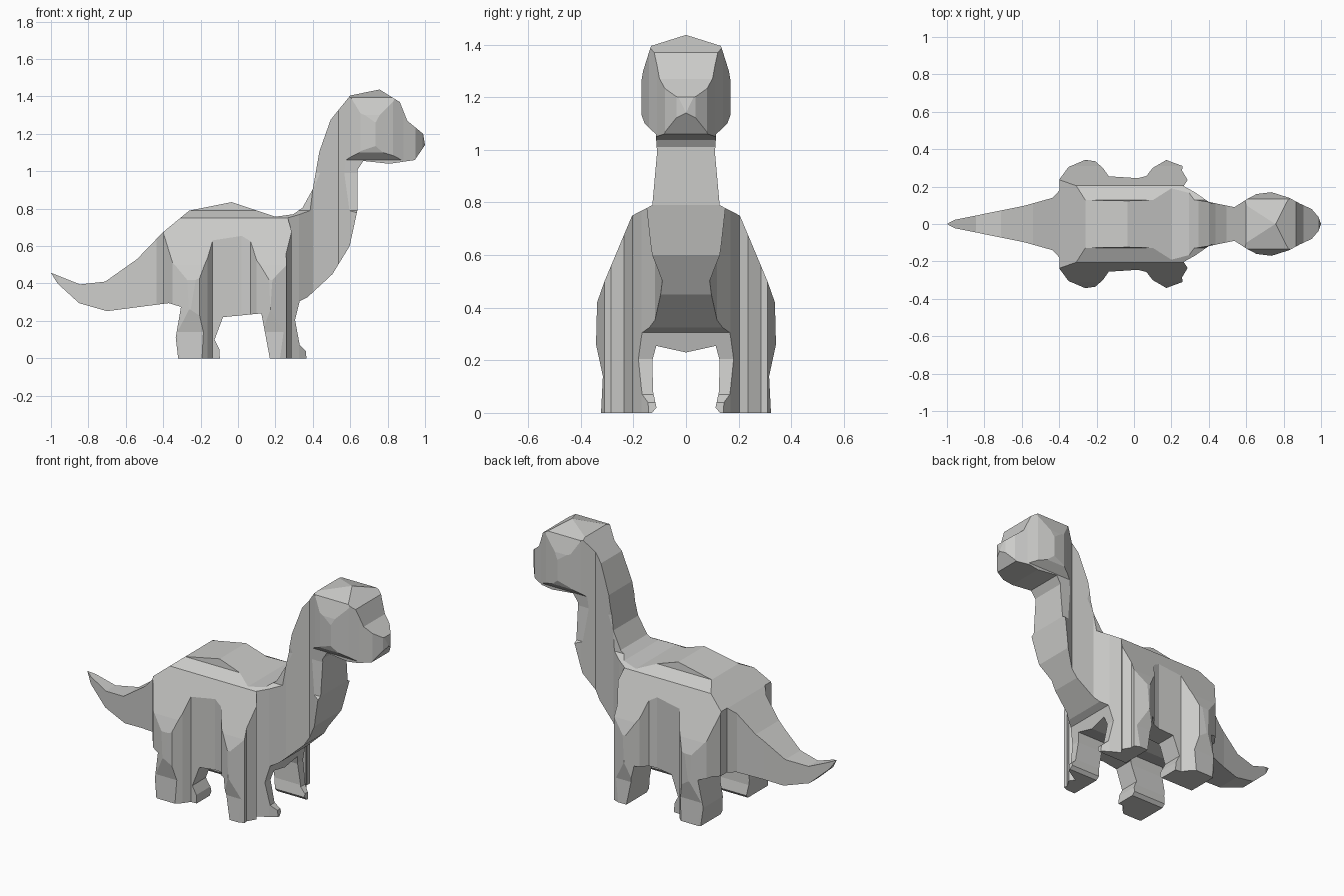
import bpy, bmesh
from mathutils import Vector

if "Cube" in bpy.data.objects:
    bpy.data.objects.remove(bpy.data.objects["Cube"])

# --- outlines ---------------------------------------------------------------
# Side outline (x, z): over the back, round the head, then along the underside
FLANK = [(-1, .457), (-.845, .395), (-.71, .41), (-.54, .53), (-.4, .675), (-.26, .79),
         (-.035, .835), (.2, .757), (.295, .77), (.345, .805), (.4, .905), (.435, 1.105),
         (.495, 1.275), (.6, 1.405), (.757, 1.437), (.865, 1.37), (.905, 1.27), (.99, 1.2),
         (1, 1.14), (.945, 1.06), (.81, 1.04), (.67, 1.055), (.64, 1.01), (.638, .79),
         (.597, .6), (.505, .45), (.37, .325), (.33, .305), (.305, .205), (.33, .07),
         (.362, .04), (.366, 0), (.17, 0), (.125, .24), (-.08, .22), (-.125, .1),
         (-.1, .05), (-.097, 0), (-.32, 0), (-.333, .11), (-.305, .275), (-.37, .295),
         (-.7, .252), (-.85, .295), (-.965, .4)]

# Half of the head-on outline (y, z): crown, neck, shoulder, leg, belly
CHEST = [(0, 1.437), (.133, 1.395), (.163, 1.3), (.17, 1.26), (.17, 1.135), (.157, 1.1),
         (.115, 1.06), (.11, .99), (.128, .79), (.205, .75), (.31, .5), (.338, .42),
         (.342, .26), (.316, .14), (.323, 0), (.13, 0), (.112, .02), (.125, .08),
         (.128, .2), (.113, .255), (0, .23)]

# Half of the plan outline (x, y): tail, hip, waist, shoulder, neck, snout
PLAN = [(-1, 0), (-.96, .022), (-.585, .098), (-.435, .14), (-.398, .18), (-.398, .24),
        (-.35, .305), (-.26, .343), (-.205, .335), (-.163, .295), (-.135, .255),
        (.02, .245), (.067, .257), (.1, .3), (.173, .342), (.26, .31), (.257, .285),
        (.287, .235), (.265, .203), (.325, .17), (.4, .118), (.537, .09), (.607, .135),
        (.655, .16), (.735, .17), (.83, .14), (.885, .11), (.95, .08), (.987, .037), (1, 0)]


def mirrored(half, axis):
    """Close a half outline whose two end points lie on the mirror line."""
    flip = (lambda p: (-p[0], p[1])) if axis == 0 else (lambda p: (p[0], -p[1]))
    return half + [flip(p) for p in reversed(half[1:-1])]


def prism(name, outline, place, push):
    """Extrude a flat outline into a closed solid."""
    bm = bmesh.new()
    face = bm.faces.new([bm.verts.new(place(a, b)) for a, b in outline])
    ext = bmesh.ops.extrude_face_region(bm, geom=[face], use_keep_orig=True)
    moved = [g for g in ext['geom'] if isinstance(g, bmesh.types.BMVert)]
    bmesh.ops.translate(bm, verts=moved, vec=Vector(push))
    bmesh.ops.recalc_face_normals(bm, faces=bm.faces)
    mesh = bpy.data.meshes.new(name)
    bm.to_mesh(mesh)
    bm.free()
    obj = bpy.data.objects.new(name, mesh)
    bpy.context.collection.objects.link(obj)
    return obj


# --- carve the body from three crossed outlines -------------------------------
body = prism("dinosaur_body", FLANK, lambda x, z: (x, -.6, z), (0, 1.2, 0))
cutters = [
    prism("width_cutter", mirrored(CHEST, 0), lambda y, z: (-1.3, y, z - .0003), (2.6, 0, 0)),
    prism("plan_cutter", mirrored(PLAN, 1), lambda x, y: (x, y, -.3), (0, 0, 2.2)),
]
for cutter in cutters:
    cutter.hide_render = True
    mod = body.modifiers.new(cutter.name, 'BOOLEAN')
    mod.operation = 'INTERSECT'
    mod.solver = 'EXACT'
    mod.object = cutter

# Bake the carving and drop the cutters
graph = bpy.context.evaluated_depsgraph_get()
carved = bpy.data.meshes.new_from_object(body.evaluated_get(graph))
body.modifiers.clear()
body.data = carved
for cutter in cutters:
    bpy.data.objects.remove(cutter, do_unlink=True)

# --- plain grey, flat facets ---------------------------------------------------
grey = bpy.data.materials.new("stone_grey")
grey.diffuse_color = (.6, .6, .585, 1)
grey.use_nodes = True
grey.node_tree.nodes["Principled BSDF"].inputs["Base Color"].default_value = grey.diffuse_color
body.data.materials.clear()
body.data.materials.append(grey)
for poly in body.data.polygons:
    poly.use_smooth = False
    poly.material_index = 0
